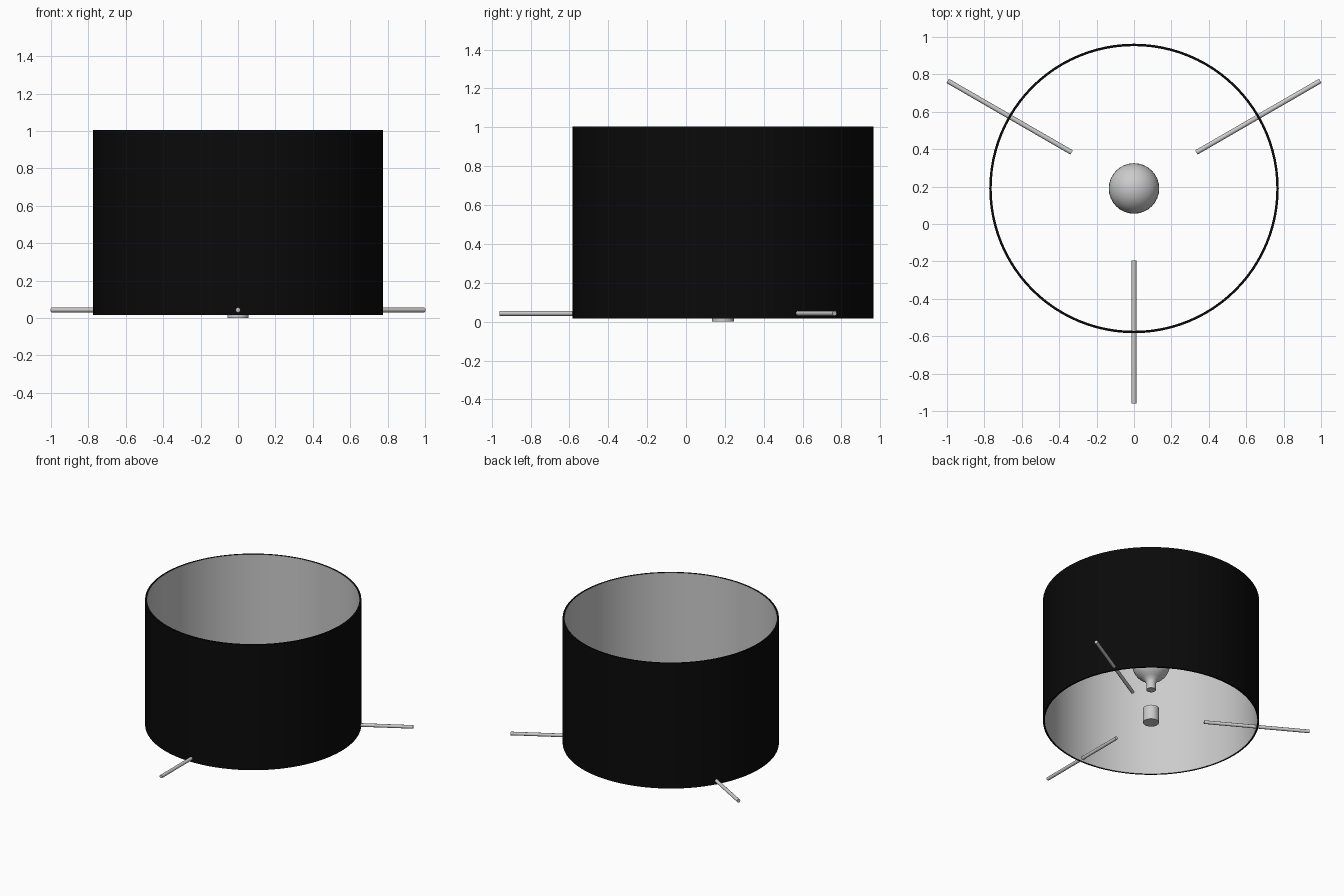
import bpy, bmesh, math
from mathutils import Vector

cube = bpy.data.objects.get("Cube")
if cube:
    bpy.data.objects.remove(cube, do_unlink=True)

CENTRE = Vector((0, 0.19, 0))


def material(name, value):
    mat = bpy.data.materials.new(name)
    mat.use_nodes = True
    colour = (value, value, value, 1)
    mat.diffuse_color = colour
    mat.node_tree.nodes["Principled BSDF"].inputs["Base Color"].default_value = colour
    return mat


black = material("black fabric", 0.003)
grey = material("light grey", 0.6)


def lathe(name, profile, steps, mats, closed=False):
    """Spin a (radius, height) profile about the lamp's upright axis."""
    bm = bmesh.new()
    verts = [bm.verts.new((r, 0, z)) for r, z in profile]
    pairs = list(zip(verts, verts[1:]))
    if closed:
        pairs.append((verts[-1], verts[0]))
    edges = [bm.edges.new(p) for p in pairs]
    bmesh.ops.spin(bm, geom=verts + edges, cent=(0, 0, 0), axis=(0, 0, 1),
                   angle=math.tau, steps=steps)
    bmesh.ops.remove_doubles(bm, verts=bm.verts, dist=0.0001)
    bmesh.ops.recalc_face_normals(bm, faces=bm.faces)
    mesh = bpy.data.meshes.new(name)
    bm.to_mesh(mesh)
    bm.free()
    for mat in mats:
        mesh.materials.append(mat)
    obj = bpy.data.objects.new(name, mesh)
    obj.location = CENTRE
    bpy.context.collection.objects.link(obj)
    return smooth(obj)


def smooth(obj):
    bpy.ops.object.select_all(action='DESELECT')
    obj.select_set(True)
    bpy.context.view_layer.objects.active = obj
    bpy.ops.object.shade_smooth_by_angle(angle=math.radians(40))
    return obj


# Open drum shade: black outside and rims, grey lining
shade = lathe("drum_shade", [(0.774, 0.015), (0.774, 1.005), (0.761, 1.005), (0.761, 0.015)],
              96, [black, grey], closed=True)
for face in shade.data.polygons:
    inward = face.normal.x * face.center.x + face.normal.y * face.center.y < -0.1
    face.material_index = 1 if inward else 0

# Socket below the bulb
lathe("socket", [(0, 0), (0.057, 0), (0.057, 0.115), (0, 0.115)], 32, [grey])

# Bulb: narrow neck flaring into a globe
RADIUS, HEIGHT = 0.135, 0.48
globe = [(RADIUS * math.sin(a), HEIGHT - RADIUS * math.cos(a))
         for a in (math.radians(40 + 10 * i) for i in range(15))]
globe[-1] = (0, HEIGHT + RADIUS)
lathe("bulb", [(0, 0.27), (0.034, 0.27), (0.034, 0.325), (0.045, 0.345), (0.065, 0.362)] + globe,
      32, [grey])

# Three rods passing out through the shade
INNER, OUTER = 0.385, 1.15
for name, degrees in (("front_rod", -90), ("left_rod", 30), ("right_rod", 150)):
    a = math.radians(degrees)
    direction = Vector((math.cos(a), math.sin(a), 0))
    bpy.ops.mesh.primitive_cylinder_add(
        vertices=12, radius=0.013, depth=OUTER - INNER,
        location=CENTRE + direction * (INNER + OUTER) / 2 + Vector((0, 0, 0.043)),
        rotation=(0, math.pi / 2, a))
    rod = bpy.context.object
    rod.name = name
    rod.data.materials.append(grey)
    smooth(rod)
